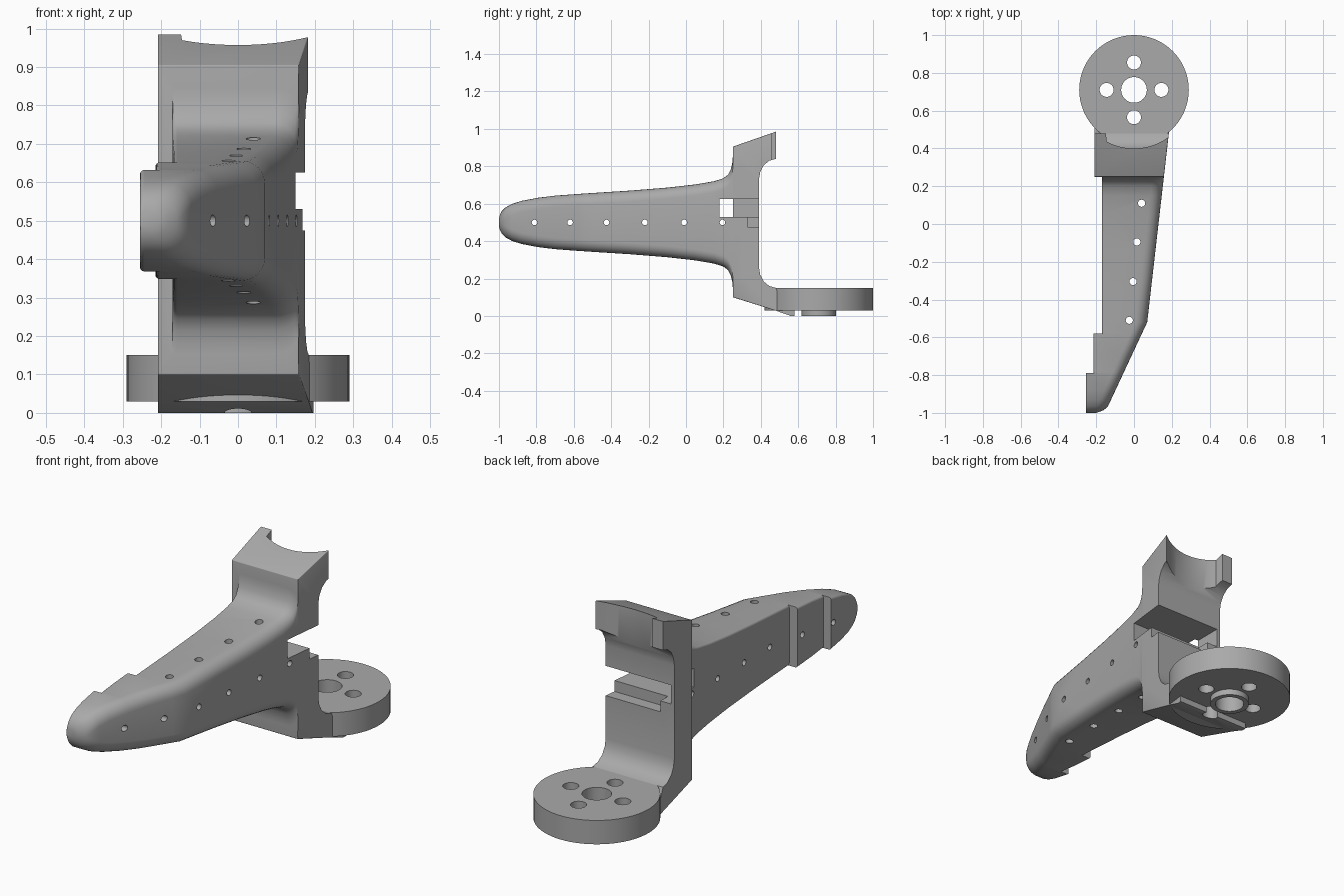
import bpy, bmesh, math
from mathutils import Matrix, Vector

if "Cube" in bpy.data.objects:
    bpy.data.objects.remove(bpy.data.objects["Cube"])

grey = bpy.data.materials.new("grey plastic")
grey.diffuse_color = (0.4, 0.4, 0.4, 1)
grey.use_nodes = True
grey.node_tree.nodes["Principled BSDF"].inputs["Base Color"].default_value = grey.diffuse_color
DISC = (0.0, 0.71)          # centre of the mounting disc
MID = 0.5                   # height of the arm's symmetry plane


def finish(name, bm):
    bmesh.ops.recalc_face_normals(bm, faces=bm.faces)
    me = bpy.data.meshes.new(name)
    bm.to_mesh(me)
    bm.free()
    ob = bpy.data.objects.new(name, me)
    bpy.context.collection.objects.link(ob)
    me.materials.append(grey)
    return ob


def cylinder(name, centre, r, depth, axis='Z', seg=24):
    bm = bmesh.new()
    m = Matrix.Translation(centre)
    if axis == 'X':
        m = m @ Matrix.Rotation(math.pi / 2, 4, 'Y')
    bmesh.ops.create_cone(bm, cap_ends=True, segments=seg, radius1=r, radius2=r,
                          depth=depth, matrix=m)
    return finish(name, bm)


def prism(name, pts, z0, z1):
    bm = bmesh.new()
    a = [bm.verts.new((x, y, z0)) for x, y in pts]
    b = [bm.verts.new((x, y, z1)) for x, y in pts]
    bm.faces.new(a)
    bm.faces.new(b)
    for i in range(len(pts)):
        j = (i + 1) % len(pts)
        bm.faces.new((a[i], a[j], b[j], b[i]))
    return finish(name, bm)


def box(name, x, y, z):
    return prism(name, [(x[0], y[0]), (x[1], y[0]), (x[1], y[1]), (x[0], y[1])], *z)


def boolean(ob, other, op='DIFFERENCE'):
    other.hide_render = True
    mod = ob.modifiers.new("cut", 'BOOLEAN')
    mod.operation, mod.object, mod.solver = op, other, 'EXACT'
    bpy.context.view_layer.objects.active = ob
    bpy.ops.object.modifier_apply(modifier=mod.name)
    bpy.data.objects.remove(other)


def right_edge(y):
    if y > -0.52:
        return 0.07 + (y + 0.52) * 0.1146
    if y > -0.97:
        return 0.07 + (y + 0.52) * 0.4667
    return -0.14 - 0.06 * ((-0.97 - y) / 0.03) ** 1.6


# Arm: lofted sections, flat on the left and rounded on the right
heights = [(-1, .02), (-.995, .04), (-.985, .06), (-.965, .08), (-.93, .099), (-.88, .115),
           (-.79, .132), (-.7, .143), (-.58, .152), (-.52, .156), (-.3, .17), (-.1, .186),
           (.05, .203), (.15, .22), (.2, .236), (.225, .255), (.24, .285), (.248, .32),
           (.251, .36), (.33, .36)]
stations = []
left = -0.255
for y, h in heights:
    stations.append((y, left, h))
    if y in (-.79, -.58):       # steps on the left side
        left = -0.215 if y == -.79 else -0.17
        stations.append((y + .001, left, h))


def section(y, xl, h):
    xr = right_edge(y)
    rr = min(.06, h * .95, (xr - xl) * .6)
    rl = min(.012, h * .4)
    pts = []
    for cx, sz, r, a0 in ((xr - rr, 1, rr, 0), (xl + rl, 1, rl, 90),
                          (xl + rl, -1, rl, 180), (xr - rr, -1, rr, 270)):
        for k in range(7):
            a = math.radians(a0 + 15 * k)
            pts.append((cx + r * math.cos(a), y, MID + sz * (h - r) + r * math.sin(a)))
    return pts


bm = bmesh.new()
rings = [[bm.verts.new(p) for p in section(*s)] for s in stations]
for a, b in zip(rings, rings[1:]):
    for i in range(len(a)):
        j = (i + 1) % len(a)
        bm.faces.new((a[i], a[j], b[j], b[i]))
bm.faces.new(rings[0])
bm.faces.new(rings[-1])
body = finish("arm_and_bracket", bm)

# Upright bracket with an upper and a lower hook, as a side profile
side = [(.56, 0), (.48, .028), (.25, .1), (.25, .905), (.48, .985), (.48, .84), (.445, .83),
        (.415, .805), (.397, .77), (.39, .73), (.39, .26), (.397, .22), (.415, .185),
        (.445, .16), (.48, .15), (.5, .1), (.58, .035), (.58, 0)]
bm = bmesh.new()
l = [bm.verts.new((-.208, y, z)) for y, z in side]
r = [bm.verts.new((right_edge(y), y, z)) for y, z in side]
bm.faces.new(l)
bm.faces.new(r)
for i in range(len(side)):
    j = (i + 1) % len(side)
    bm.faces.new((l[i], l[j], r[j], r[i]))
pairs = [(r[1], r[2]), (r[2], r[3]), (r[3], r[4]), (l[2], r[2]), (l[3], r[3])]
bmesh.ops.bevel(bm, geom=[bm.edges.get(p) for p in pairs], offset=.032, segments=5,
                profile=.5, affect='EDGES', clamp_overlap=True)
boolean(body, finish("upright", bm), 'UNION')

# Concave seat in the upper hook, leaving a finger at the left
arc = [(DISC[0] + .31 * math.cos(math.radians(a)), DISC[1] + .31 * math.sin(math.radians(a)))
       for a in range(242, 331, 4)]
boolean(body, prism("seat_cutter", [(-.155, .6)] + arc + [(.3, .6)], .76, 1.1))

# Slot and small notch in the back of the upright
boolean(body, box("slot_cutter", (-.19, .4), (.18, .6), (.53, .625)))
boolean(body, box("notch_cutter", (-.13, .4), (.33, .6), (.475, .54)))

# Small holes across and down through the arm
for y in (-.81, -.62, -.425, -.22, -.01, .195):
    boolean(body, cylinder("hole", (0, y, MID), .015, 1, 'X', 16))
for x, y in ((.04, .11), (.015, -.095), (-.005, -.305), (-.025, -.51)):
    boolean(body, cylinder("hole", (x, y, MID), .019, 1.2, 'Z', 16))

# Mounting disc with a raised ring below
disc = cylinder("mounting_disc", (*DISC, .09), .29, .12, seg=72)
ring = cylinder("hub_ring", (*DISC, .018), .092, .036, seg=40)

# Centre hole and four bolt holes
bolts = [(0, 0, .068)] + [(.145 * math.cos(k * math.pi / 2), .145 * math.sin(k * math.pi / 2), .037)
                          for k in range(4)]
for part in (disc, ring, body):
    for dx, dy, rad in bolts:
        if part == ring and dx + dy != 0 and rad < .05:
            continue
        boolean(part, cylinder("bolt_hole", (DISC[0] + dx, DISC[1] + dy, .09), rad, .4, seg=32))

for ob in (body, disc, ring):
    bpy.ops.object.select_all(action='DESELECT')
    ob.select_set(True)
    bpy.context.view_layer.objects.active = ob
    bpy.ops.object.shade_smooth_by_angle(angle=math.radians(32))
